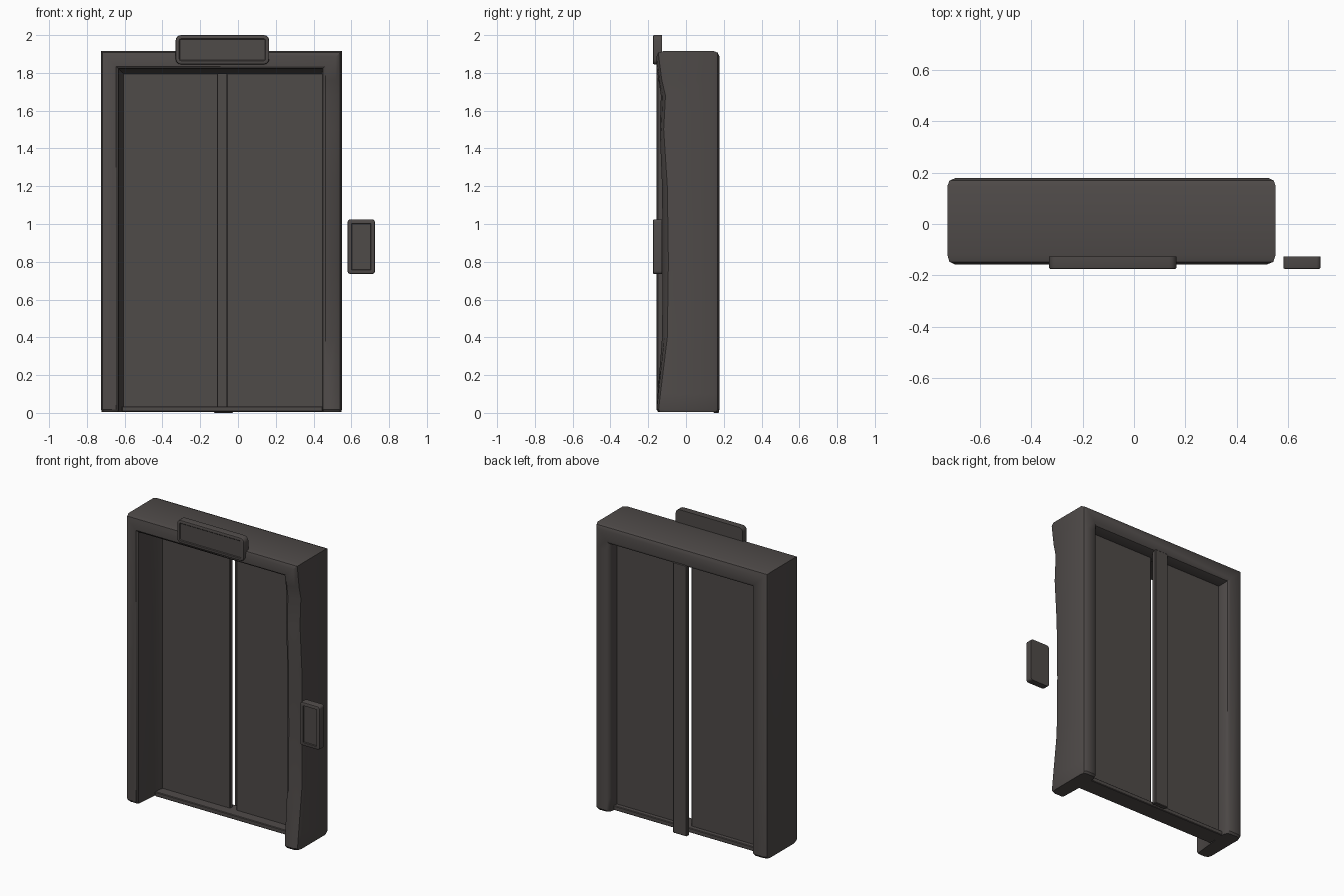
import bpy, bmesh, math
from mathutils import Vector

if "Cube" in bpy.data.objects:
    bpy.data.objects.remove(bpy.data.objects["Cube"])

metal = bpy.data.materials.new("dark_grey_metal")
metal.diffuse_color = (0.078, 0.069, 0.066, 1)
metal.use_nodes = True
metal.node_tree.nodes["Principled BSDF"].inputs["Base Color"].default_value = metal.diffuse_color


def finish(name, bm):
    bmesh.ops.recalc_face_normals(bm, faces=bm.faces[:])
    me = bpy.data.meshes.new(name)
    bm.to_mesh(me)
    bm.free()
    ob = bpy.data.objects.new(name, me)
    bpy.context.collection.objects.link(ob)
    me.materials.append(metal)
    bpy.ops.object.select_all(action='DESELECT')
    ob.select_set(True)
    bpy.context.view_layer.objects.active = ob
    bpy.ops.object.shade_smooth_by_angle(angle=math.radians(35))
    return ob


def box_bm(x0, x1, y0, y1, z0, z1):
    bm = bmesh.new()
    bmesh.ops.create_cube(bm, size=1)
    for v in bm.verts:
        v.co = Vector(((x0 + x1) / 2 + v.co.x * (x1 - x0),
                       (y0 + y1) / 2 + v.co.y * (y1 - y0),
                       (z0 + z1) / 2 + v.co.z * (z1 - z0)))
    return bm


def box(name, *dims, bevel=0.004):
    bm = box_bm(*dims)
    bmesh.ops.bevel(bm, geom=bm.edges[:], offset=bevel, segments=1, affect='EDGES')
    return finish(name, bm)


def rounded_plate(name, dims, radius, rim, recess):
    """Plate with rounded corners, soft front edge and a recessed front panel."""
    bm = box_bm(*dims)
    corners = [e for e in bm.edges if abs((e.verts[0].co - e.verts[1].co).y) > 1e-4]
    bmesh.ops.bevel(bm, geom=corners, offset=radius, segments=4, profile=0.5, affect='EDGES')
    bm.normal_update()
    front = min(bm.faces, key=lambda f: f.calc_center_median().y)
    bmesh.ops.bevel(bm, geom=list(front.edges), offset=0.007, segments=2,
                    profile=0.5, affect='EDGES')
    bm.normal_update()
    front = min(bm.faces, key=lambda f: f.calc_center_median().y)
    bmesh.ops.inset_region(bm, faces=[front], thickness=rim)
    bmesh.ops.inset_region(bm, faces=[front], thickness=0.004, depth=-recess)
    return finish(name, bm)


# Door frame: one section (inset from outer edge, y) swept up, across and down
X0, X1, TOP = -0.725, 0.55, 1.915
section = [(0, -.12), (.008, -.147), (.03, -.157), (.08, -.157), (.092, -.148),
           (.113, .05), (.12, .06), (.12, .15), (.112, .168), (.095, .178),
           (.03, .178), (.008, .168), (0, .147)]


def dent(z):
    """How far the battered right jamb is pushed in at height z."""
    pts = [(0, 0), (.1, .012), (.4, .05), (.8, .056), (1.2, .05), (1.5, .03),
           (1.68, .04), (1.76, .02), (2, 0)]
    for (a, p), (b, q) in zip(pts, pts[1:]):
        if a <= z <= b:
            return p + (q - p) * (z - a) / (b - a)
    return 0


bm = bmesh.new()
rings = []


def ring(fn):
    rings.append([bm.verts.new(fn(w, y)) for w, y in section])


def shrink(w, y, s):
    return .06 + (w - .06) * s, .01 + (y - .01) * s


def right_w(w, y):
    """The right jamb is narrower, with a straight inner side."""
    return min(.105, w * 1.1) if y < .06 else w * .105 / .12


def left(z, s=1):
    def f(w, y):
        w, y = shrink(w, y, s)
        return (X0 + w, y, z)
    return f


def right(z, s=1):
    def f(w, y):
        w, y = shrink(w, y, s)
        w = right_w(w, y)
        if y < 0:
            y += dent(z) * (1 - 4.5 * min(w, .2))
        return (X1 - w, y, z)
    return f


ring(left(0.005, .94))
ring(left(0.018))
ring(lambda w, y: (X0 + w, y, TOP - w))
ring(lambda w, y: (X1 - right_w(w, y), y, TOP - w))
for z in (1.76, 1.68, 1.5, 1.2, .8, .4, .1, .018):
    ring(right(z))
ring(right(0.005, .94))
n = len(section)
for a, b in zip(rings, rings[1:]):
    for i in range(n):
        j = (i + 1) % n
        bm.faces.new((a[i], a[j], b[j], b[i]))
bm.faces.new(rings[0])
bm.faces.new(rings[-1])
finish("door_frame", bm)

# Two sliding door panels with a narrow slit between them
box("left_door", -0.615, -0.105, 0.068, 0.094, 0.02, 1.8)
box("right_door", -0.06, 0.455, 0.068, 0.094, 0.02, 1.8)

# Post behind the slit, and threshold
box("back_post", -0.128, -0.025, 0.145, 0.176, 0.0, 1.81)
box("threshold", -0.615, 0.455, 0.0, 0.125, 0.005, 0.035)

# Sign over the door and free-standing call button panel
rounded_plate("overhead_sign", (-0.33, 0.165, -0.175, -0.127, 1.845, 2.0), 0.028, 0.012, 0.004)
rounded_plate("call_panel", (0.58, 0.725, -0.175, -0.127, 0.735, 1.025), 0.016, 0.015, 0.008)
